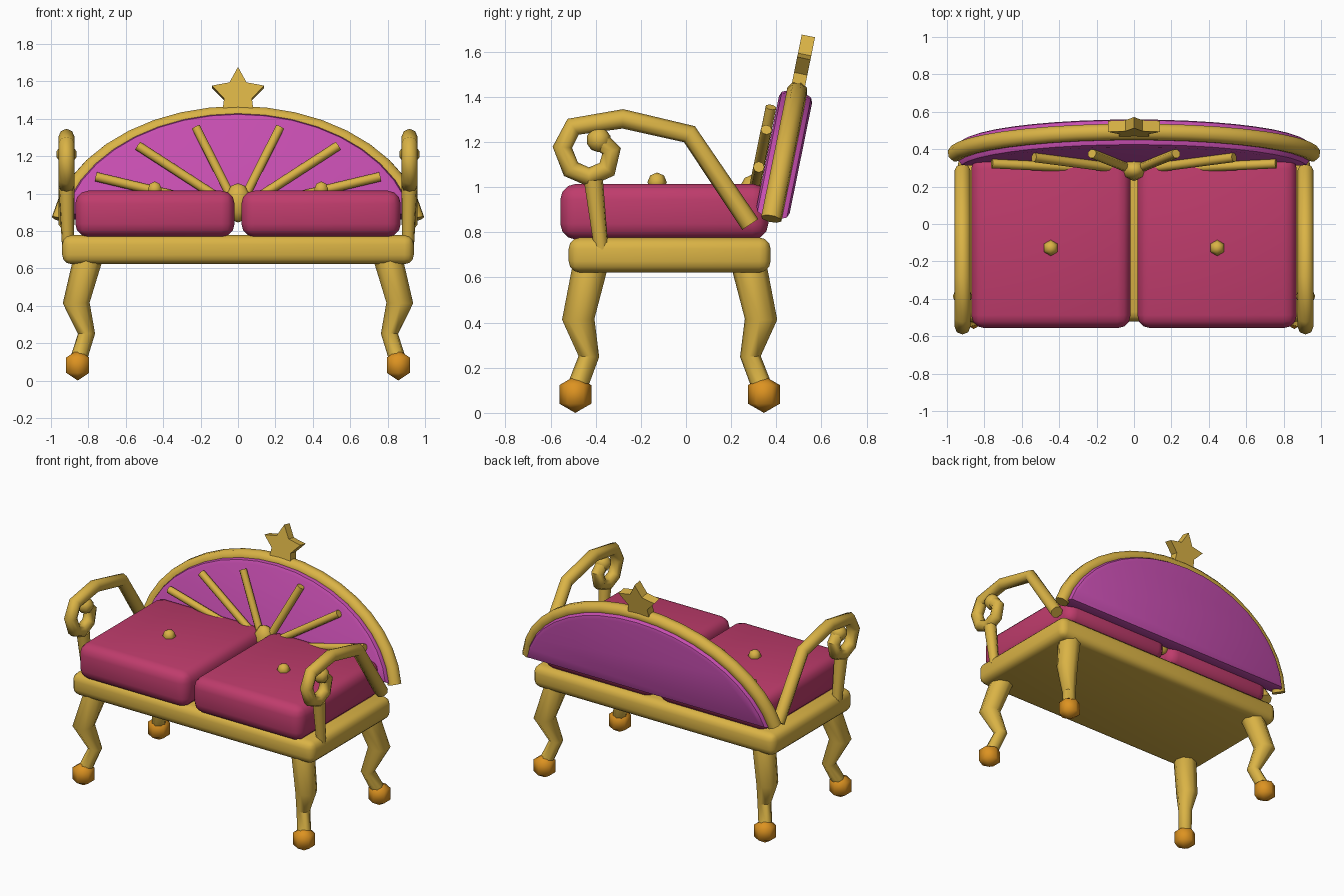
import bpy, bmesh, math
from mathutils import Vector, Matrix

cube = bpy.data.objects.get("Cube")
if cube:
    bpy.data.objects.remove(cube, do_unlink=True)


def material(name, rgb):
    m = bpy.data.materials.new(name)
    m.use_nodes = True
    m.diffuse_color = (*rgb, 1)
    m.node_tree.nodes["Principled BSDF"].inputs["Base Color"].default_value = (*rgb, 1)
    return m


GOLD = material("gold", (0.70, 0.45, 0.06))
AMBER = material("amber", (0.72, 0.29, 0.015))
ROSE = material("rose cushion", (0.52, 0.045, 0.15))
MAGENTA = material("magenta panel", (0.56, 0.075, 0.43))


def finish(obj, name, mat, angle=40):
    obj.name = name
    obj.data.materials.clear()
    obj.data.materials.append(mat)
    bpy.ops.object.select_all(action="DESELECT")
    obj.select_set(True)
    bpy.context.view_layer.objects.active = obj
    bpy.ops.object.shade_smooth_by_angle(angle=math.radians(angle))
    return obj


def from_bmesh(bm, name, mat, angle=40):
    bmesh.ops.recalc_face_normals(bm, faces=bm.faces)
    mesh = bpy.data.meshes.new(name)
    bm.to_mesh(mesh)
    bm.free()
    obj = bpy.data.objects.new(name, mesh)
    bpy.context.collection.objects.link(obj)
    return finish(obj, name, mat, angle)


def tube(name, points, radii, mat=GOLD):
    """Eight-sided tube along a path; radii is one value or one per point."""
    if not isinstance(radii, (list, tuple)):
        radii = [radii] * len(points)
    curve = bpy.data.curves.new(name, "CURVE")
    curve.dimensions = "3D"
    curve.bevel_depth = 1
    curve.bevel_resolution = 2
    curve.use_fill_caps = True
    spline = curve.splines.new("POLY")
    spline.points.add(len(points) - 1)
    for p, co, r in zip(spline.points, points, radii):
        p.co = (*co, 1)
        p.radius = r
    obj = bpy.data.objects.new(name, curve)
    bpy.context.collection.objects.link(obj)
    bpy.ops.object.select_all(action="DESELECT")
    obj.select_set(True)
    bpy.context.view_layer.objects.active = obj
    bpy.ops.object.convert(target="MESH")
    return finish(bpy.context.object, name, mat, 50)


def ball(name, center, size, mat=GOLD, segments=6, rings=3):
    bm = bmesh.new()
    bmesh.ops.create_uvsphere(bm, u_segments=segments, v_segments=rings, radius=1)
    bmesh.ops.scale(bm, vec=size, verts=bm.verts)
    bmesh.ops.translate(bm, vec=center, verts=bm.verts)
    return from_bmesh(bm, name, mat, 62)


def soft_box(name, low, high, bevel, mat):
    low, high = Vector(low), Vector(high)
    bm = bmesh.new()
    bmesh.ops.create_cube(bm, size=1)
    bmesh.ops.scale(bm, vec=high - low, verts=bm.verts)
    bmesh.ops.translate(bm, vec=(low + high) / 2, verts=bm.verts)
    bmesh.ops.bevel(bm, geom=bm.edges[:], offset=bevel, segments=3,
                    profile=0.5, affect="EDGES")
    return from_bmesh(bm, name, mat)


# The backrest lies in a leaning plane: x across, s up the slope, d behind it
TILT = 0.2


def back(x, s, d=0.0):
    return Vector((x, 0.378 + s * math.sin(TILT) + d * math.cos(TILT),
                   0.86 + s * math.cos(TILT) - d * math.sin(TILT)))


def slab(name, outline, thickness, bevel, mat):
    """Extruded outline in the leaning plane with optional rounded rims."""
    bm = bmesh.new()
    face = bm.faces.new([bm.verts.new(back(x, s, -thickness / 2)) for x, s in outline])
    ext = bmesh.ops.extrude_face_region(bm, geom=[face])
    moved = [v for v in ext["geom"] if isinstance(v, bmesh.types.BMVert)]
    bmesh.ops.translate(bm, vec=back(0, 0, thickness) - back(0, 0), verts=moved)
    if bevel:
        caps = [e for e in bm.edges if any(len(f.verts) > 4 for f in e.link_faces)]
        bmesh.ops.bevel(bm, geom=caps, offset=bevel, segments=2,
                        profile=0.5, affect="EDGES")
    return from_bmesh(bm, name, mat)


def arch(a, b, low, steps=18):
    """Elliptical arch in plane coordinates, cut off at height low."""
    base = -0.11
    start = math.asin((low - base) / b)
    angles = [start + (math.pi - 2 * start) * i / steps for i in range(steps + 1)]
    return [(a * math.cos(t), base + b * math.sin(t)) for t in angles]


# Seat frame
soft_box("seat_frame", (-0.94, -0.52, 0.622), (0.94, 0.375, 0.777), 0.05, GOLD)

# Backrest panel, rim and star
slab("back_panel", arch(0.95, 0.68, 0.01), 0.15, 0.03, MAGENTA)
tube("back_rim", [back(x, s) for x, s in arch(0.965, 0.685, 0.0)], 0.047)
star = []
for i in range(10):
    r, t = (0.147, 0.078)[i % 2], math.pi / 2 + i * math.pi / 5
    star.append((r * math.cos(t), 0.68 + r * math.sin(t)))
slab("star_finial", star, 0.06, 0, GOLD)

# Sunburst hub and rays
ball("sunburst_hub", (0, 0.29, 0.95), (0.072, 0.06, 0.105), GOLD, 8, 6)

for side, label in ((1, "left"), (-1, "right")):
    # Rays fanning out across the panel
    for i, (x, z) in enumerate(((0.225, 1.355), (0.535, 1.255), (0.76, 1.09))):
        end = back(side * x, (z - 0.88) / math.cos(TILT), -0.1)
        tube(f"{label}_ray_{i + 1}", [back(0, 0.03, -0.1), end], 0.025)

    # Cushion and its button
    xs = sorted((side * 0.018, side * 0.87))
    soft_box(f"{label}_cushion", (xs[0], -0.557, 0.768), (xs[1], 0.365, 1.015), 0.07, ROSE)
    ball(f"{label}_button", (side * 0.445, -0.128, 1.022), (0.043,) * 3, GOLD, 6, 4)

    # Scrolled armrest with post and end knob
    x = side * 0.917
    scroll = [(0.285, 0.835), (0.015, 1.235), (-0.28, 1.303), (-0.50, 1.268),
              (-0.548, 1.177), (-0.51, 1.08), (-0.43, 1.045), (-0.35, 1.08),
              (-0.33, 1.16), (-0.385, 1.21)]
    tube(f"{label}_armrest", [(x, y, z) for y, z in scroll], 0.043)
    tube(f"{label}_arm_post", [(side * 0.91, -0.375, 0.725), (x, -0.41, 1.03)], [0.032, 0.043])
    ball(f"{label}_arm_knob", (x, -0.387, 1.21), (0.055,) * 3, GOLD, 8, 5)

    # Curved legs and ball feet, mirrored front to back
    for depth, end in ((-1, "front"), (1, "rear")):
        leg = [(0.80, 0.35, 0.66), (0.865, 0.405, 0.415),
               (0.81, 0.358, 0.25), (0.857, 0.415, 0.10)]
        path = [(side * lx, depth * ly - 0.0725, lz) for lx, ly, lz in leg]
        tube(f"{label}_{end}_leg", path, [0.078, 0.072, 0.046, 0.045])
        ball(f"{label}_{end}_foot", (side * 0.857, depth * 0.418 - 0.0725, 0.082),
             (0.082,) * 3, AMBER)
